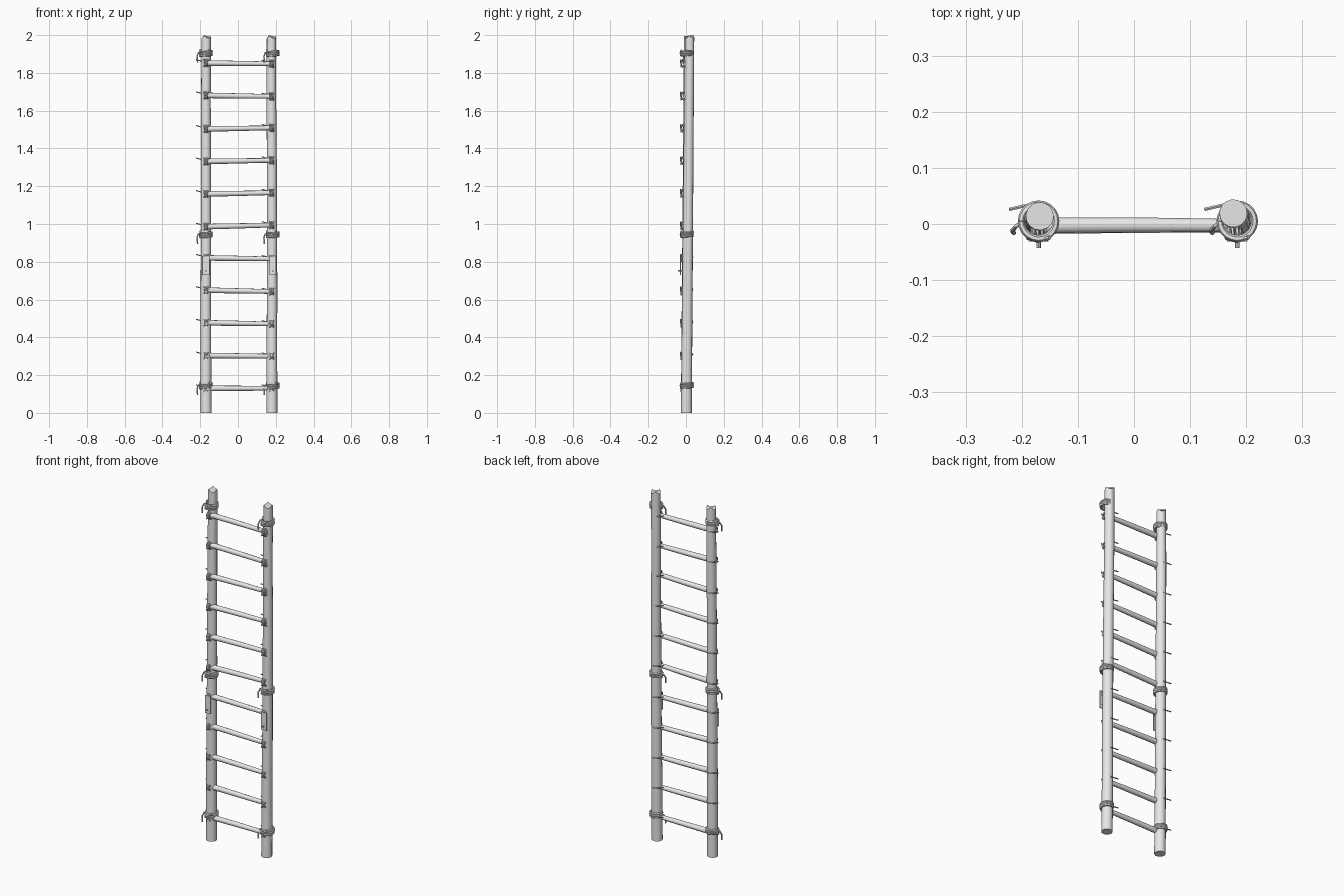
import bpy, bmesh, math, random
from mathutils import Vector

random.seed(4)
cube = bpy.data.objects.get("Cube")
if cube:
    bpy.data.objects.remove(cube, do_unlink=True)

grey = bpy.data.materials.new("weathered_grey")
grey.use_nodes = True
colour = (0.8, 0.8, 0.8, 1)
grey.diffuse_color = colour
grey.node_tree.nodes["Principled BSDF"].inputs["Base Color"].default_value = colour


def finish(name, bm, smooth=True):
    bmesh.ops.recalc_face_normals(bm, faces=bm.faces)
    mesh = bpy.data.meshes.new(name)
    bm.to_mesh(mesh)
    bm.free()
    mesh.materials.append(grey)
    obj = bpy.data.objects.new(name, mesh)
    bpy.context.collection.objects.link(obj)
    if smooth:
        bpy.ops.object.select_all(action="DESELECT")
        obj.select_set(True)
        bpy.context.view_layer.objects.active = obj
        bpy.ops.object.shade_smooth_by_angle(angle=math.radians(40))
    return obj


def tube(bm, points, radii, sides):
    """Sweep a round section along a path and cap both ends."""
    points = [Vector(p) for p in points]
    rings = []
    side = None
    for i, p in enumerate(points):
        along = (points[min(i + 1, len(points) - 1)] - points[max(i - 1, 0)]).normalized()
        if side is None:
            side = along.orthogonal()
        side = (side - along * side.dot(along)).normalized()
        other = along.cross(side)
        r = radii[i] if isinstance(radii, list) else radii
        ring = []
        for k in range(sides):
            a = math.tau * k / sides
            ring.append(bm.verts.new(p + r * (math.cos(a) * side + math.sin(a) * other)))
        rings.append(ring)
    for a, b in zip(rings, rings[1:]):
        for k in range(sides):
            n = (k + 1) % sides
            bm.faces.new((a[k], a[n], b[n], b[k]))
    bm.faces.new(rings[0])
    bm.faces.new(rings[-1])
    return rings


def pole(name, foot, top):
    """Slightly crooked, leaning pole with a rough chopped top."""
    bm = bmesh.new()
    foot, top = Vector(foot), Vector(top)
    steps = 7
    path, radii = [], []
    for i in range(steps):
        t = i / (steps - 1)
        wobble = random.uniform(-0.002, 0.002) if 0 < i < steps - 1 else 0
        path.append(foot.lerp(top, t) + Vector((wobble, 0, 0)))
        radii.append(0.029 - 0.004 * t)
    rings = tube(bm, path, radii, 14)
    for v in rings[0]:
        v.co.z = 0
    for v in rings[-1]:
        v.co.z = 2 - 0.018 * abs(math.sin(1.5 * math.atan2(v.co.y - top.y, v.co.x - top.x)))
    finish(name, bm)


def binding(name, x, z):
    """Three rope turns around a pole, with a drooping tail."""
    bm = bmesh.new()
    turns, steps = 3, 20
    path = []
    for i in range(turns * steps + 1):
        a = math.pi + math.tau * i / steps
        path.append((x + 0.031 * math.cos(a), 0.005 + 0.031 * math.sin(a),
                     z - 0.015 + 0.03 * i / (turns * steps)))
    tube(bm, path, 0.006, 6)
    # crossing strand on the front
    tube(bm, [(x - 0.02, -0.024, z - 0.016), (x, -0.03, z), (x + 0.02, -0.024, z + 0.016)], 0.004, 6)
    tube(bm, [(x - 0.028, 0.004, z), (x - 0.04, -0.004, z + 0.002),
              (x - 0.047, -0.012, z - 0.018), (x - 0.044, -0.016, z - 0.05)], 0.004, 6)
    finish(name, bm)


def lashing(name, x, z):
    """Small rope turns around a rung end, with a loose straight tail."""
    bm = bmesh.new()
    turns, steps = 3, 12
    path = []
    for i in range(turns * steps + 1):
        a = math.tau * i / steps
        path.append((x - 0.012 + 0.024 * i / (turns * steps),
                     -0.012 + 0.015 * math.cos(a), z + 0.018 * math.sin(a)))
    tube(bm, path, 0.0035, 5)
    tube(bm, [(x - 0.012, -0.026, z - 0.018), (x + 0.014, -0.028, z + 0.018)], 0.0035, 5)
    tube(bm, [(x + 0.005, 0.036, z + 0.006), (x - 0.022, 0.033, z + 0.01),
              (x - 0.052, 0.026, z + 0.018)], 0.003, 5)
    finish(name, bm)


def nailed_plate(name, x):
    """Thin plate on the front of a pole, held by a nail."""
    bm = bmesh.new()
    bmesh.ops.create_cube(bm, size=1)
    for v in bm.verts:
        v.co = Vector((x + v.co.x * 0.036, -0.029 + v.co.y * 0.004, 0.78 + v.co.z * 0.1))
    tube(bm, [(x, -0.02, 0.752), (x, -0.043, 0.752)], 0.004, 8)
    finish(name, bm)


# Poles
pole("right_pole", (-0.169, 0.002, 0), (-0.168, 0.014, 2))
pole("left_pole", (0.18, 0.002, 0), (0.177, 0.019, 2))

# Rungs with their lashings
for i in range(11):
    z = 0.13 + 0.172 * i
    tilt = random.uniform(-0.005, 0.005)
    bm = bmesh.new()
    tube(bm, [(-0.178, -0.003, z - tilt), (0, -0.002, z), (0.188, -0.003, z + tilt)],
         [0.015, 0.014, 0.012], 10)
    finish(f"rung_{i + 1}", bm)
    lashing(f"right_lashing_{i + 1}", -0.17, z - tilt)
    lashing(f"left_lashing_{i + 1}", 0.178, z + tilt)

# Heavy rope bindings and plates on both poles
for label, x in (("right", -0.17), ("left", 0.184)):
    for place, z in (("low", 0.145), ("middle", 0.945), ("high", 1.905)):
        binding(f"{label}_{place}_binding", x, z)
    nailed_plate(f"{label}_plate", x)
